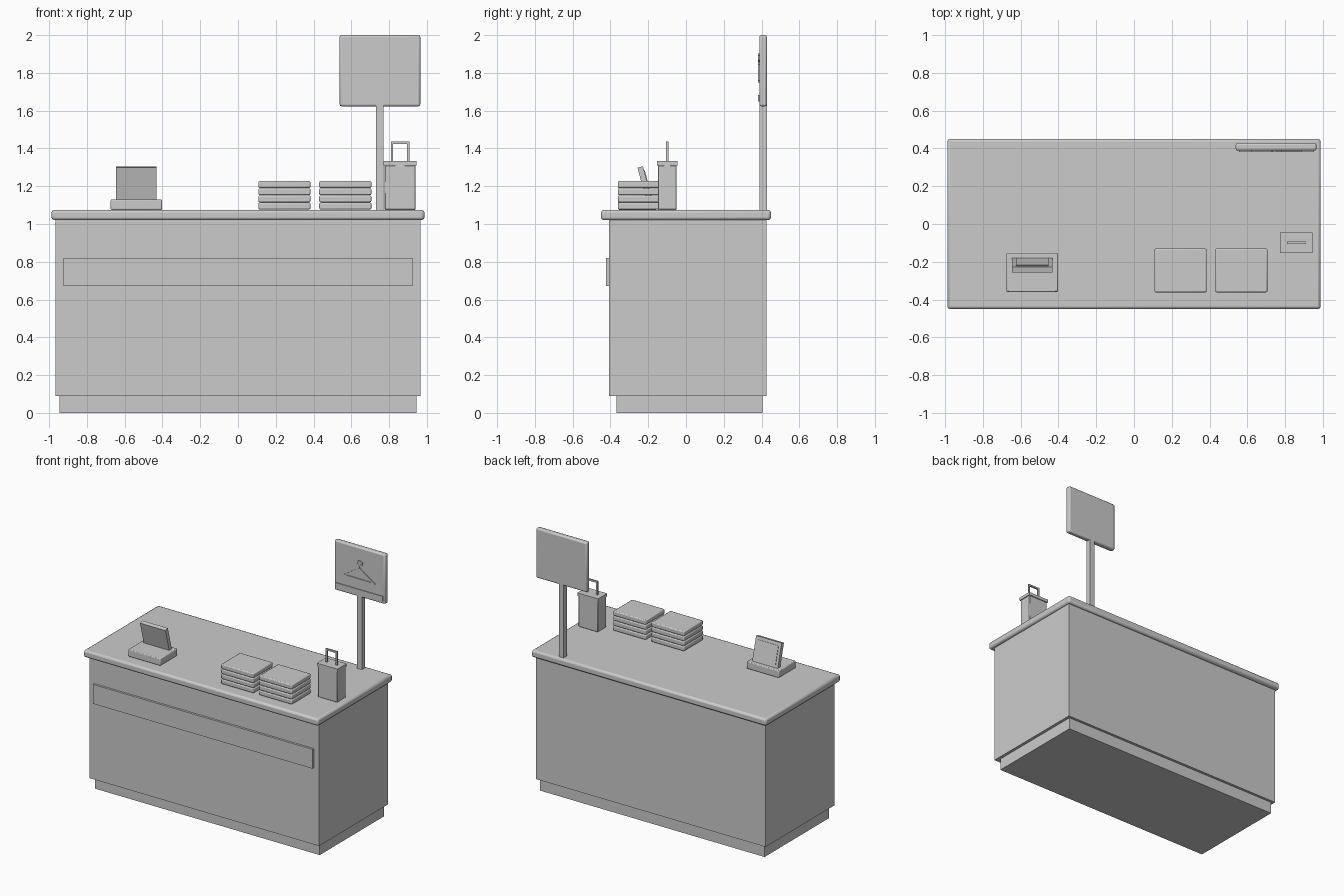
import bpy, math
from mathutils import Matrix

if "Cube" in bpy.data.objects:
    bpy.data.objects.remove(bpy.data.objects["Cube"])


def box(name, x, y, z, bevel=0.0, segments=2, tilt=None):
    """Box from (min, max) ranges; optional rounded edges and (axis, angle, pivot) tilt."""
    bpy.ops.mesh.primitive_cube_add(size=1)
    ob = bpy.context.object
    ob.name = name
    size = [r[1] - r[0] for r in (x, y, z)]
    mid = [(r[0] + r[1]) / 2 for r in (x, y, z)]
    m = Matrix.Translation(mid) @ Matrix.Diagonal((*size, 1))
    if tilt:
        axis, angle, pivot = tilt
        p = Matrix.Translation(pivot)
        m = p @ Matrix.Rotation(angle, 4, axis) @ p.inverted() @ m
    ob.data.transform(m)
    if bevel:
        mod = ob.modifiers.new("rounded_edges", 'BEVEL')
        mod.width = bevel
        mod.segments = segments
        bpy.ops.object.shade_smooth_by_angle(angle=math.radians(30))
    return ob


def stroke(name, a, b, width, y):
    """Thin flat bar on the sign face from a to b, given as (x, z)."""
    dx, dz = b[0] - a[0], b[1] - a[1]
    half = math.hypot(dx, dz) / 2 + width * 0.3
    cx, cz = (a[0] + b[0]) / 2, (a[1] + b[1]) / 2
    box(name, (cx - half, cx + half), y, (cz - width / 2, cz + width / 2),
        tilt=('Y', -math.atan2(dz, dx), (cx, sum(y) / 2, cz)))


TOP = 1.075

# Counter
box("plinth", (-0.945, 0.945), (-0.367, 0.405), (0, 0.09))
box("counter_body", (-0.967, 0.967), (-0.407, 0.425), (0.09, 1.02))
box("front_band", (-0.923, 0.923), (-0.423, -0.405), (0.673, 0.82))
box("counter_top", (-0.987, 0.987), (-0.45, 0.45), (1.02, TOP), 0.015)

# Sign on a post
box("sign_post", (0.731, 0.771), (0.388, 0.428), (TOP, 1.64))
box("sign_board", (0.538, 0.965), (0.388, 0.428), (1.623, 2.0), 0.01)
box("sign_strip", (0.555, 0.948), (0.382, 0.39), (1.648, 1.682))

# Clothes hanger symbol on the sign
face = (0.381, 0.39)
left, right, apex = (0.625, 1.757), (0.879, 1.757), (0.752, 1.84)
stroke("hanger_left_arm", left, apex, 0.012, face)
stroke("hanger_right_arm", right, apex, 0.012, face)
stroke("hanger_bar", left, right, 0.012, face)
hook = [apex, (0.752, 1.862), (0.772, 1.872), (0.774, 1.888),
        (0.757, 1.897), (0.738, 1.891), (0.733, 1.878)]
for i, (a, b) in enumerate(zip(hook, hook[1:])):
    stroke(f"hanger_hook_{i + 1}", a, b, 0.01, face)

# Till with a tilted screen facing the staff side
box("till_base", (-0.674, -0.402), (-0.359, -0.153), (TOP, 1.13), 0.006)
lean = ('X', math.radians(15), (-0.538, -0.195, 1.125))
box("till_screen", (-0.645, -0.431), (-0.21, -0.18), (1.12, 1.308), tilt=lean)
box("till_display", (-0.625, -0.451), (-0.182, -0.176), (1.142, 1.285), tilt=lean)

# Two stacks of folded clothes
for s, cx in enumerate((0.246, 0.568)):
    for i in range(4):
        z = TOP + 0.002 + i * 0.038
        box(f"folded_garment_{s + 1}_{i + 1}", (cx - 0.138, cx + 0.138),
            (-0.361, -0.13), (z, z + 0.036), 0.007)

# Shopping bag with a loop handle
box("bag_body", (0.776, 0.94), (-0.149, -0.049), (TOP, 1.312), 0.004, 1)
box("bag_rim", (0.771, 0.945), (-0.154, -0.044), (1.31, 1.333))
for side, x in (("left", 0.809), ("right", 0.895)):
    box(f"bag_handle_{side}", (x, x + 0.012), (-0.105, -0.093), (1.33, 1.425))
box("bag_handle_top", (0.809, 0.907), (-0.105, -0.093), (1.424, 1.436))
